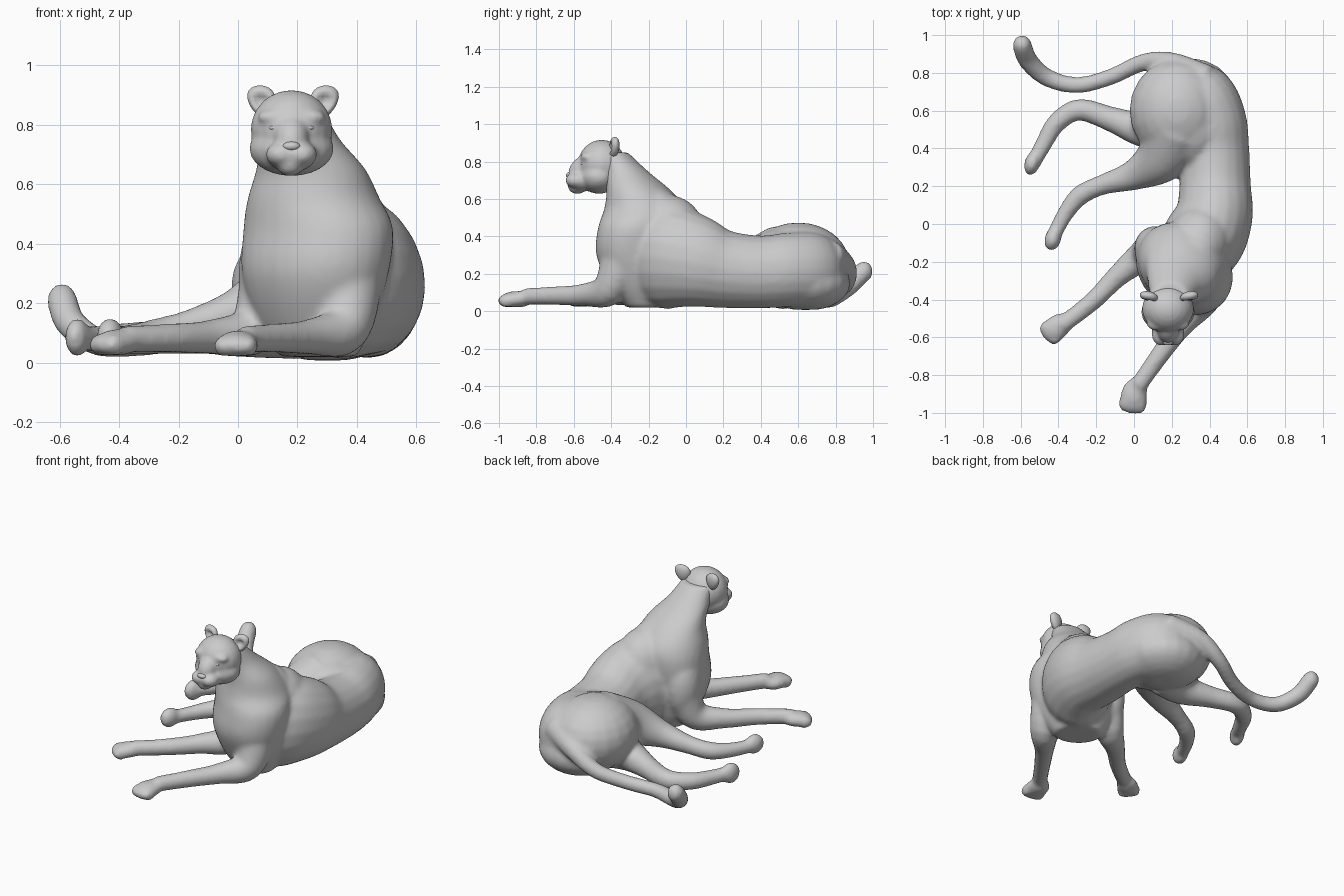
import bpy, bmesh, math
from mathutils import Vector, Matrix

if "Cube" in bpy.data.objects:
    bpy.data.objects.remove(bpy.data.objects["Cube"])


def smooth_path(pts, steps=5):
    # Catmull-Rom interpolation of tuples (position, radii, angle)
    out = []
    for i in range(len(pts) - 1):
        p = [pts[max(0, min(len(pts) - 1, i + k))] for k in (-1, 0, 1, 2)]
        for s in range(steps):
            t = s / steps
            out.append([0.5 * (2 * b + (c - a) * t + (2 * a - 5 * b + 4 * c - d) * t * t
                               + (3 * b - a - 3 * c + d) * t ** 3) for a, b, c, d in zip(*p)])
    return out + [list(pts[-1])]


def skin(bm, rings, n=20):
    # rings: list of (centre, u, v), closed with end caps
    loops = [[bm.verts.new(c + u * math.cos(2 * math.pi * k / n) + v * math.sin(2 * math.pi * k / n))
              for k in range(n)] for c, u, v in rings]
    faces = []
    for a, b in zip(loops, loops[1:]):
        for k in range(n):
            j = (k + 1) % n
            faces.append(bm.faces.new((a[k], a[j], b[j], b[k])))
    faces.append(bm.faces.new(loops[0][::-1]))
    faces.append(bm.faces.new(loops[-1]))
    bmesh.ops.recalc_face_normals(bm, faces=faces)


def tube(bm, pts):
    # pts: (x, y, z, half width, half height) along a mostly level path
    p = smooth_path(pts)
    rings = []
    for i, q in enumerate(p):
        t = (Vector(p[min(i + 1, len(p) - 1)][:3]) - Vector(p[max(i - 1, 0)][:3])).normalized()
        u = t.cross(Vector((0, 0, 1))).normalized()
        rings.append((Vector(q[:3]), u * q[3], t.cross(u) * q[4]))
    skin(bm, rings)


def limb(bm, pts):
    tube(bm, [(x, y, z, r, r) for x, y, z, r in pts])


def stack(bm, pts):
    # pts: (x, y, z, radius a, radius b, turn in degrees), level rings
    rings = []
    for x, y, z, a, b, w in smooth_path(pts):
        c, s = math.cos(math.radians(w)), math.sin(math.radians(w))
        rings.append((Vector((x, y, z)), Vector((c, s, 0)) * a, Vector((-s, c, 0)) * b))
    skin(bm, rings, 28)


def ball(bm, c, r, turn=0, tilt=0):
    m = (Matrix.Translation(c) @ Matrix.Rotation(math.radians(turn), 4, 'Z')
         @ Matrix.Rotation(math.radians(tilt), 4, 'X') @ Matrix.Diagonal((*r, 1)))
    bmesh.ops.create_uvsphere(bm, u_segments=20, v_segments=12, radius=1, matrix=m)


def paw(bm, x, y, z, heading, k=1.0):
    # pad with four toes; heading in degrees, 0 points to -y
    h = math.radians(heading)
    f, s = Vector((math.sin(h), -math.cos(h), 0)), Vector((math.cos(h), math.sin(h), 0))
    c = Vector((x, y, z))
    ball(bm, c, (.066 * k, .085 * k, .045), heading)
    for i in (-1.5, -.5, .5, 1.5):
        ball(bm, c + f * (.055 - .008 * abs(i)) * k + s * .03 * k * i - Vector((0, 0, .008)),
             (.024 * k, .045 * k, .037), heading)


def finish(bm, name, voxel=0, iters=0, floor=.008):
    me = bpy.data.meshes.new(name)
    for v in bm.verts:
        v.co.z = max(v.co.z, floor)
    bm.to_mesh(me)
    bm.free()
    ob = bpy.data.objects.new(name, me)
    bpy.context.collection.objects.link(ob)
    me.polygons.foreach_set("use_smooth", [True] * len(me.polygons))
    if voxel:
        r = ob.modifiers.new("fuse", 'REMESH')
        r.mode, r.voxel_size, r.use_smooth_shade = 'VOXEL', voxel, True
        s = ob.modifiers.new("soften", 'SMOOTH')
        s.factor, s.iterations = .5, iters
    return ob


# fused body
bm = bmesh.new()
# chest and neck
stack(bm, [(.27, -.2, .02, .14, .11, -38), (.26, -.22, .13, .21, .17, -38),
           (.26, -.245, .30, .265, .215, -38), (.27, -.23, .45, .27, .22, -38),
           (.255, -.22, .55, .23, .21, -35), (.245, -.255, .65, .19, .165, -28),
           (.21, -.325, .75, .135, .12, -10), (.19, -.40, .85, .10, .09, 0)])
# torso and rump
tube(bm, [(.27, -.2, .28, .20, .26), (.37, -.08, .29, .22, .28), (.425, .05, .265, .205, .25),
          (.43, .2, .225, .19, .21), (.435, .4, .21, .175, .195), (.42, .55, .22, .175, .2),
          (.36, .68, .22, .17, .2), (.25, .76, .2, .12, .16)])
# shoulders and blade
ball(bm, (.35, -.09, .42), (.17, .19, .2))
ball(bm, (.31, -.14, .5), (.16, .13, .165), 0, 15)
ball(bm, (.11, -.13, .3), (.11, .12, .2))
# haunch
ball(bm, (.23, .6, .255), (.255, .275, .22))
ball(bm, (.3, .64, .15), (.25, .24, .15))
ball(bm, (.3, .52, .24), (.2, .24, .2))
# upper hind leg
limb(bm, [(.22, .5, .27, .19), (.14, .35, .23, .14), (.0, .26, .17, .083), (-.16, .21, .125, .055),
          (-.28, .155, .095, .053), (-.36, .06, .085, .045), (-.42, -.05, .085, .04)])
ball(bm, (-.43, -.08, .09), (.045, .065, .062), -15)
# lower hind leg
limb(bm, [(.2, .52, .13, .12), (.05, .5, .11, .095), (-.12, .555, .095, .067), (-.29, .605, .085, .058),
          (-.41, .535, .08, .052), (-.48, .42, .08, .045), (-.53, .33, .085, .042)])
ball(bm, (-.54, .32, .085), (.042, .065, .066), -15)
# forelegs
limb(bm, [(.12, -.12, .32, .11), (.06, -.16, .12, .088), (-.08, -.27, .088, .06),
          (-.22, -.41, .083, .05), (-.38, -.535, .08, .046)])
limb(bm, [(.37, -.33, .3, .12), (.355, -.41, .12, .092), (.25, -.54, .088, .062),
          (.14, -.69, .083, .051), (.02, -.86, .08, .046)])
paw(bm, -.405, -.545, .068, -50)
paw(bm, .0, -.905, .064, -8, 1.08)
# tail
limb(bm, [(.38, .76, .3, .085), (.2, .85, .24, .06), (.05, .855, .15, .047), (-.12, .78, .09, .044),
          (-.3, .735, .068, .044), (-.46, .775, .068, .048), (-.56, .865, .13, .052),
          (-.59, .94, .205, .053)])
ball(bm, (-.592, .95, .212), (.05, .052, .056))
finish(bm, "body", .013, 12)

# head
cx = .18
bm = bmesh.new()
ball(bm, (cx, -.45, .785), (.138, .128, .132))
ball(bm, (cx, -.465, .72), (.143, .11, .092))
ball(bm, (cx, -.55, .765), (.06, .09, .062), 0, 40)
ball(bm, (cx, -.56, .70), (.085, .08, .06))
ball(bm, (cx - .005, -.58, .665), (.045, .052, .038))
for s in (-1, 1):
    ball(bm, (cx + s * .035, -.585, .70), (.052, .06, .042))
    ball(bm, (cx + s * .06, -.525, .825), (.055, .04, .028))
finish(bm, "head", .009, 9)

# nose
bm = bmesh.new()
ball(bm, (cx, -.622, .728), (.03, .02, .016))
finish(bm, "nose")

# eyes and cupped ears, wider at the tip
for s, side in ((-1, "left"), (1, "right")):
    bm = bmesh.new()
    ball(bm, (cx + s * .055, -.55, .79), (.022, .015, .01))
    finish(bm, "eye_" + side)
    bm = bmesh.new()
    ex, ez = cx + .005 + s * .105, .878
    ball(bm, (ex, -.385, ez), (.047, .028, .055), s * 15, -8)
    for v in bm.verts:
        dx, dz = v.co.x - ex, v.co.z - ez
        if v.co.y < -.385:
            v.co.y += max(0, .035 - math.hypot(dx, dz)) * 1.1
        v.co.x = ex + dx * (1 + dz * 5) + s * dz * .15
    finish(bm, "ear_" + side)
